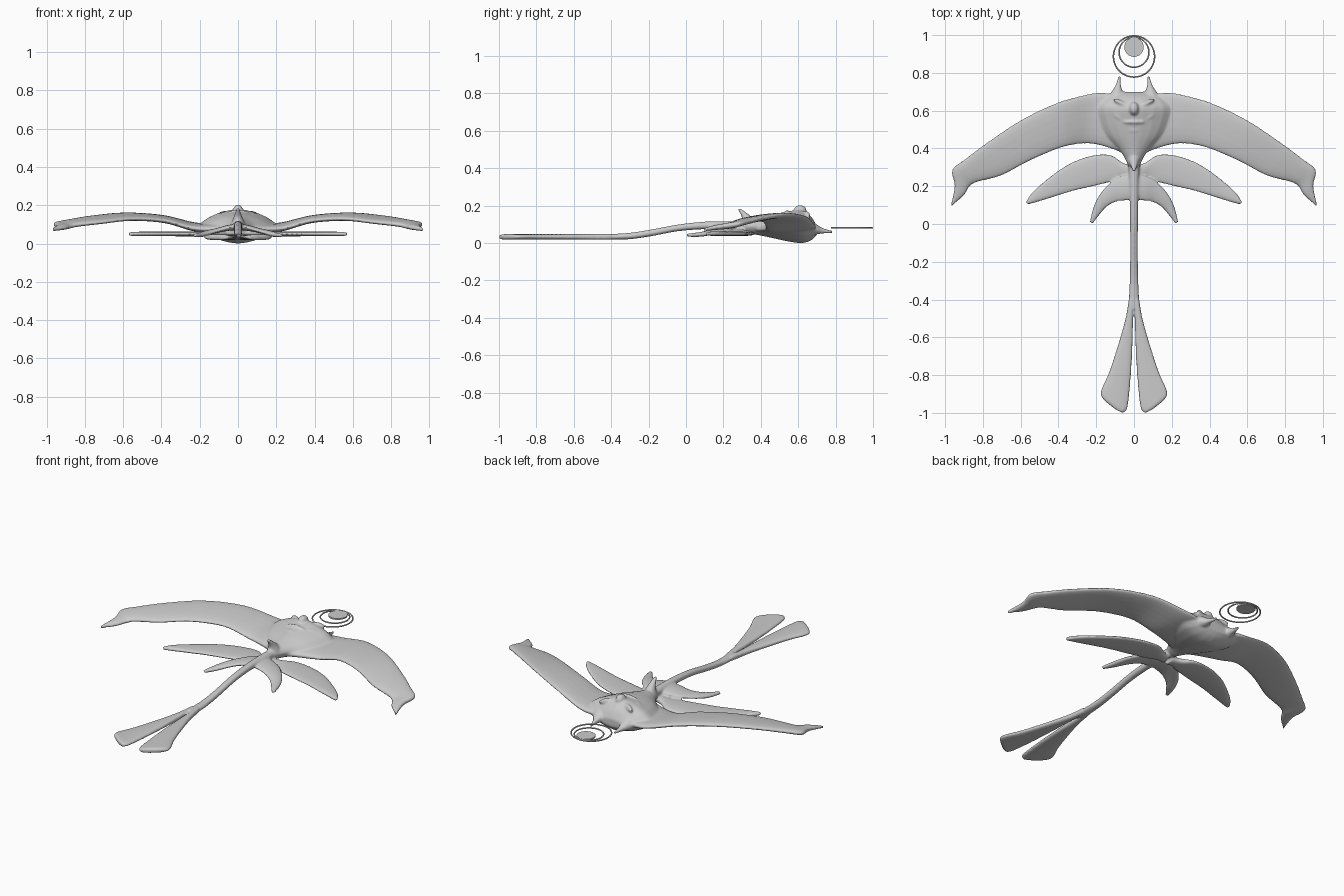
import bpy, bmesh, math
from mathutils import Vector, Matrix

N = 20       # points around each cross-section
STEPS = 6    # smooth steps between stations
bm = bmesh.new()


def spline(rows):
    """Catmull-Rom interpolation through rows of numbers."""
    out = []
    for i in range(len(rows) - 1):
        p0, p1 = rows[max(i - 1, 0)], rows[i]
        p2, p3 = rows[i + 1], rows[min(i + 2, len(rows) - 1)]
        for k in range(STEPS):
            t = k / STEPS
            out.append([0.5 * (2*b + (c - a)*t + (2*a - 5*b + 4*c - d)*t*t + (3*b - a - 3*c + d)*t**3)
                        for a, b, c, d in zip(p0, p1, p2, p3)])
    return out + [list(rows[-1])]


def loft(rows, s=1, up=(0, 0, 1), power=1.0):
    """Rows are edge A xyz, edge B xyz, thickness; s=-1 builds the mirrored part."""
    up = Vector(up)
    loops = []
    for r in spline(rows):
        a, b = Vector((r[0]*s, r[1], r[2])), Vector((r[3]*s, r[4], r[5]))
        c, u, v = (a + b)/2, (a - b)/2, up*r[6]/2
        loop = []
        for k in range(N):
            w = 2*math.pi*k/N
            cs, sn = math.cos(w), math.sin(w)
            loop.append(bm.verts.new(c + u*math.copysign(abs(cs)**power, cs)
                                     + v*math.copysign(abs(sn)**power, sn)))
        loops.append(loop)
    faces = [bm.faces.new((p[k], p[(k+1) % N], q[(k+1) % N], q[k]))
             for p, q in zip(loops, loops[1:]) for k in range(N)]
    faces += [bm.faces.new(loops[0]), bm.faces.new(loops[-1][::-1])]
    bmesh.ops.recalc_face_normals(bm, faces=faces)


def flat(rows, s=1, power=1.0):
    """Flat fin: (ax, ay, bx, by, z, thickness)."""
    loft([(a, b, z, c, d, z, t) for a, b, c, d, z, t in rows], s, power=power)


def blob(loc, size, rot=0):
    m = Matrix.Translation(loc) @ Matrix.Rotation(rot, 4, 'Z') @ Matrix.Diagonal((*size, 1))
    bmesh.ops.create_icosphere(bm, subdivisions=3, radius=1, matrix=m)


# body: (y, half width, bottom, top)
body = [(.27, .02, .07, .115), (.34, .045, .05, .13), (.40, .085, .04, .14), (.47, .15, .025, .155),
        (.55, .19, .008, .17), (.62, .20, 0, .178), (.67, .16, .015, .14), (.70, .10, .045, .09)]
loft([(w, y, (lo+hi)/2, -w, y, (lo+hi)/2, hi-lo) for y, w, lo, hi in body], power=1.25)

# face relief
blob((0, .61, .172), (.026, .035, .032))
blob((0, .54, .158), (.06, .012, .018))
blob((0, .50, .15), (.04, .02, .012))

# dorsal spike
loft([(.04, .345, .10, -.04, .345, .10, .10), (.022, .325, .14, -.022, .325, .14, .055),
      (.008, .283, .185, -.008, .283, .185, .018)], up=(0, 1, 0))

# tail rod: (y, half width, z, thickness)
rod = [(.32, .03, .09, .05), (.2, .024, .095, .045), (.08, .022, .093, .04), (-.05, .021, .08, .036),
       (-.2, .021, .052, .036), (-.32, .024, .036, .034), (-.45, .03, .033, .03)]
loft([(w, y, z, -w, y, z, t) for y, w, z, t in rod])

for s in (1, -1):
    # main wing: leading edge, trailing edge, thickness
    loft([(.05, .67, .09, .04, .36, .08, .07), (.13, .692, .085, .11, .395, .075, .055),
          (.22, .692, .095, .24, .425, .08, .042), (.40, .645, .138, .38, .405, .118, .036),
          (.60, .55, .152, .55, .335, .128, .034), (.78, .43, .136, .70, .257, .112, .034),
          (.90, .34, .115, .83, .222, .098, .034), (.963, .285, .102, .87, .198, .088, .034),
          (.95, .20, .09, .90, .152, .082, .028), (.972, .09, .073, .955, .105, .073, .018)],
         s, power=.85)
    # middle fin
    flat([(.01, .31, .01, .24, .06, .04), (.06, .325, .05, .25, .056, .036), (.13, .367, .10, .228, .052, .028),
          (.24, .36, .22, .198, .05, .025), (.36, .31, .33, .172, .05, .024), (.47, .23, .44, .138, .05, .024),
          (.54, .165, .52, .114, .05, .023), (.574, .115, .56, .104, .05, .018)], s, .85)
    # small rear fin
    flat([(.0, .27, .0, .13, .088, .034), (.06, .255, .06, .122, .08, .03), (.12, .225, .10, .115, .068, .026),
          (.18, .16, .14, .093, .056, .026), (.215, .09, .175, .058, .046, .025), (.235, .01, .217, .003, .042, .018)], s)
    # forked tail blade
    flat([(.028, -.40, .0, -.40, .034, .032), (.045, -.50, .004, -.50, .033, .031),
          (.085, -.64, .008, -.66, .033, .03), (.135, -.79, .017, -.82, .033, .03),
          (.175, -.88, .030, -.95, .033, .03), (.165, -.925, .042, -.99, .033, .03),
          (.10, -.98, .06, -1.0, .033, .024)], s, .8)
    # front horn
    loft([(.145, .65, .085, .03, .65, .085, .09), (.125, .692, .075, .055, .692, .075, .06),
          (.10, .73, .066, .068, .73, .066, .03), (.082, .785, .06, .072, .785, .06, .012)], s)
    # brow and cheek relief
    blob((s*.06, .635, .15), (.055, .014, .022), s*.5)
    blob((s*.075, .565, .14), (.05, .022, .022), s*.6)
    blob((s*.10, .53, .115), (.04, .018, .018), s*.7)

# fuse into one smooth sculpted skin
mesh = bpy.data.meshes.new("winged_body")
bm.to_mesh(mesh)
bm.free()
creature = bpy.data.objects.new("winged_body", mesh)
bpy.context.collection.objects.link(creature)
bpy.context.view_layer.objects.active = creature
creature.select_set(True)
rm = creature.modifiers.new("fuse", 'REMESH')
rm.mode, rm.voxel_size = 'VOXEL', .006
sm = creature.modifiers.new("soften", 'SMOOTH')
sm.factor, sm.iterations = .5, 5
for name in ("fuse", "soften"):
    bpy.ops.object.modifier_apply(modifier=name)
bpy.ops.object.shade_smooth()

# halo rings and disc floating ahead of the body
for name, y, r in (("outer_ring", .887, .109), ("inner_ring", .909, .079)):
    bpy.ops.mesh.primitive_torus_add(location=(0, y, .081), major_radius=r, minor_radius=.004,
                                     major_segments=64, minor_segments=10)
    bpy.context.object.name = name
    bpy.ops.object.shade_smooth()
bpy.ops.mesh.primitive_cylinder_add(vertices=48, radius=.051, depth=.008, location=(0, .936, .081))
bpy.context.object.name = "halo_disc"
bpy.ops.object.shade_smooth_by_angle()
